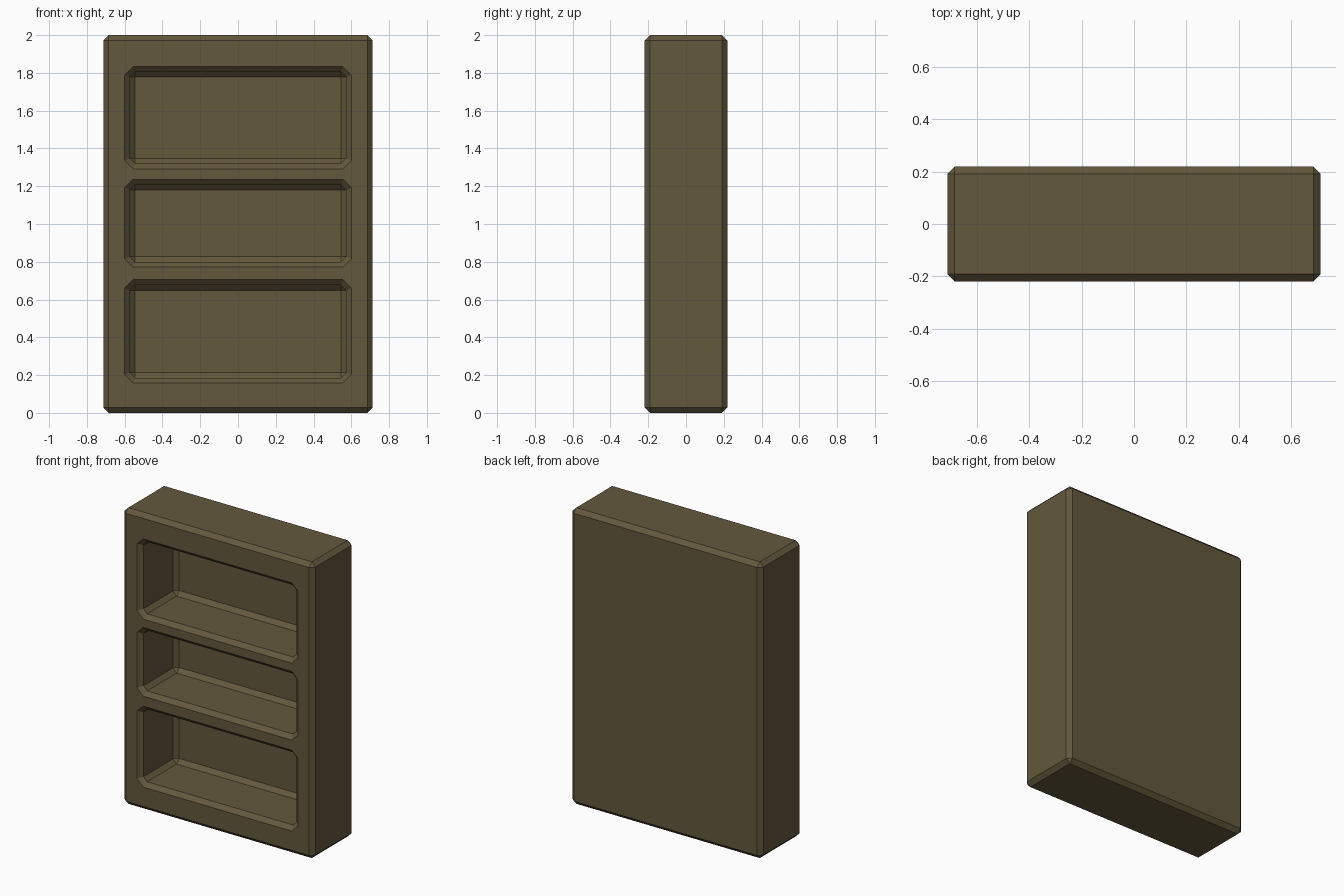
import bpy, bmesh

if "Cube" in bpy.data.objects:
    bpy.data.objects.remove(bpy.data.objects["Cube"])

W, D, H = 0.713, 0.219, 2.0      # half width, half depth, height
C = 0.028                        # chamfer size
BACK = 0.15                      # depth position of the recess back panel


def finish(bm, name):
    bmesh.ops.recalc_face_normals(bm, faces=bm.faces)
    mesh = bpy.data.meshes.new(name)
    bm.to_mesh(mesh)
    bm.free()
    obj = bpy.data.objects.new(name, mesh)
    bpy.context.collection.objects.link(obj)
    return obj


def ring(bm, y, hx, z0, z1, c):
    """Rectangle with cut corners at depth y."""
    pts = [(-hx + c, z0), (hx - c, z0), (hx, z0 + c), (hx, z1 - c),
           (hx - c, z1), (-hx + c, z1), (-hx, z1 - c), (-hx, z0 + c)]
    return [bm.verts.new((x, y, z)) for x, z in pts]


def recess(name, z0, z1, hx=0.572):
    """Compartment cutter: flared mouth, straight walls, chamfered back."""
    bm = bmesh.new()
    rings = []
    # (depth, outward offset, corner cut)
    for y, d, c in [(-D - C, 2 * C, 2.17 * C), (-D + C, 0, C),
                    (BACK - C, 0, C), (BACK, -C, 0)]:
        rings.append(ring(bm, y, hx + d, z0 - d, z1 + d, c))
    for a, b in zip(rings, rings[1:]):
        for i in range(8):
            j = (i + 1) % 8
            bm.faces.new((a[i], a[j], b[j], b[i]))
    bm.faces.new(rings[0])
    bm.faces.new(rings[-1])
    bmesh.ops.remove_doubles(bm, verts=bm.verts, dist=1e-5)
    cutter = finish(bm, name)
    cutter.hide_render = True
    return cutter


# Chamfered cabinet block
bm = bmesh.new()
bmesh.ops.create_cube(bm, size=1)
for v in bm.verts:
    v.co = (v.co.x * 2 * W, v.co.y * 2 * D, (v.co.z + 0.5) * H)
bmesh.ops.bevel(bm, geom=bm.edges[:], offset=C, segments=1,
                affect='EDGES', profile=0.5)
cabinet = finish(bm, "bookcase")

# Three open compartments cut from the front
bpy.context.view_layer.objects.active = cabinet
for i, (z0, z1) in enumerate([(0.186, 0.677), (0.80, 1.208), (1.32, 1.806)]):
    cutter = recess(f"compartment_cutter_{i}", z0, z1)
    mod = cabinet.modifiers.new("compartment", 'BOOLEAN')
    mod.operation = 'DIFFERENCE'
    mod.solver = 'EXACT'
    mod.object = cutter
    bpy.ops.object.modifier_apply(modifier=mod.name)
    bpy.data.objects.remove(cutter)

# Dark wood colour
wood = bpy.data.materials.new("dark_wood")
wood.diffuse_color = (0.125, 0.098, 0.045, 1)
wood.use_nodes = True
wood.node_tree.nodes["Principled BSDF"].inputs["Base Color"].default_value = wood.diffuse_color
cabinet.data.materials.clear()
cabinet.data.materials.append(wood)
